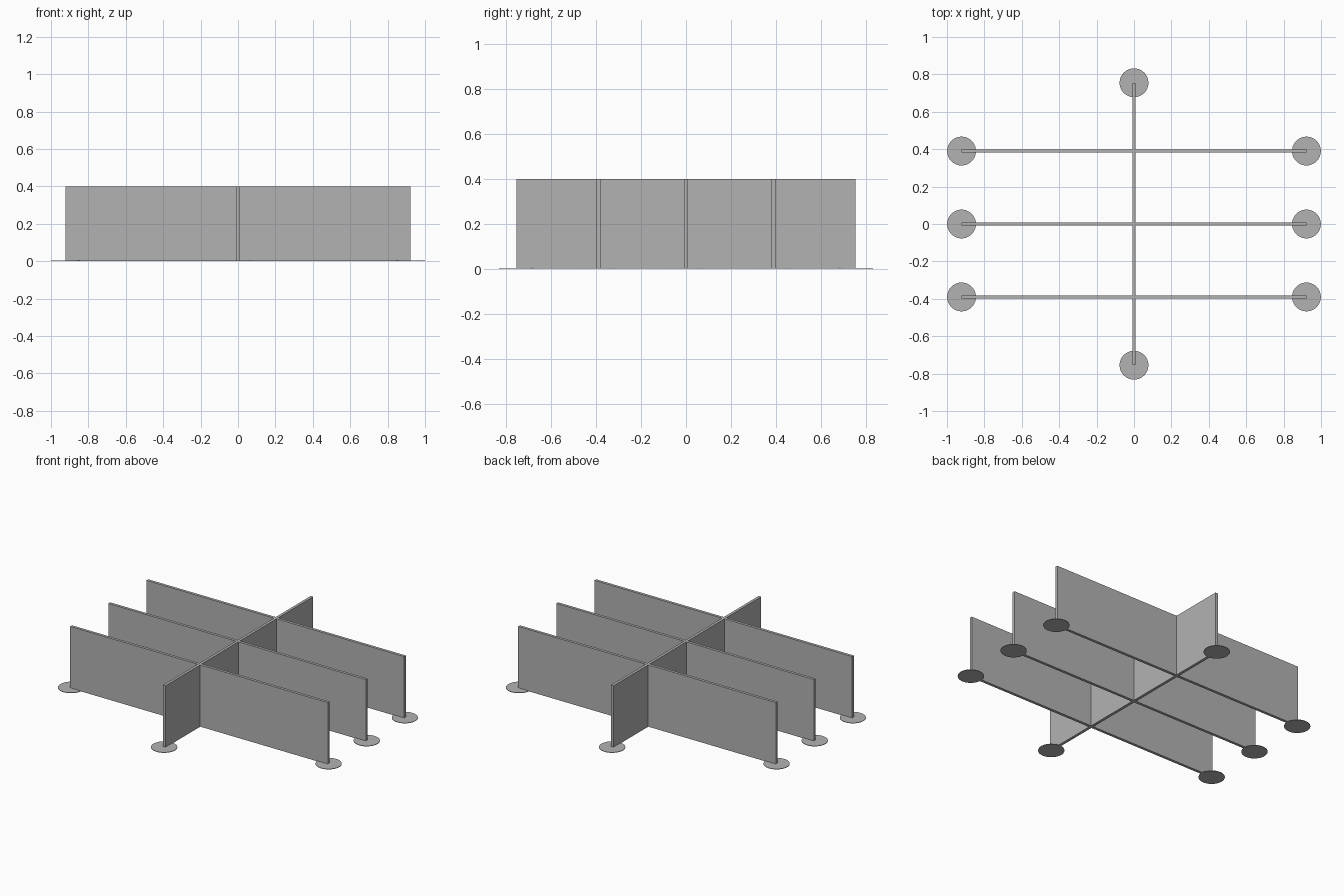
import bpy

HEIGHT = 0.4
THICK = 0.018
HALF_X = 0.922
HALF_Y = 0.755
ROW = 0.39
PAD_R = 0.077
PAD_T = 0.003

if "Cube" in bpy.data.objects:
    bpy.data.objects.remove(bpy.data.objects["Cube"], do_unlink=True)

# Single grey material
grey = bpy.data.materials.new("mid_grey")
grey.use_nodes = True
colour = (0.45, 0.45, 0.45, 1)
grey.diffuse_color = colour
grey.node_tree.nodes["Principled BSDF"].inputs["Base Color"].default_value = colour


def panel(name, x, y, size_x, size_y):
    """Upright board standing on the ground."""
    bpy.ops.mesh.primitive_cube_add(size=1, location=(x, y, HEIGHT / 2))
    obj = bpy.context.object
    obj.name = name
    obj.scale = (size_x, size_y, HEIGHT)
    bpy.ops.object.transform_apply(location=False, rotation=False, scale=True)
    obj.data.materials.append(grey)


def pad(name, x, y):
    """Thin round disc under a board end."""
    bpy.ops.mesh.primitive_cylinder_add(vertices=48, radius=PAD_R, depth=PAD_T,
                                        location=(x, y, PAD_T / 2))
    obj = bpy.context.object
    obj.name = name
    obj.data.materials.append(grey)


# Long divider from front to back, with its end pads
panel("centre_divider", 0, 0, THICK, 2 * HALF_Y)
for end, sign in (("front", -1), ("back", 1)):
    pad(end + "_pad", 0, sign * HALF_Y)

# Cross dividers: a half on each side of the centre divider
half_length = HALF_X - THICK / 2
for row, y in (("front", -ROW), ("middle", 0), ("back", ROW)):
    for side, sign in (("left", 1), ("right", -1)):
        panel(f"{row}_{side}_divider", sign * (THICK + half_length) / 2, y,
              half_length, THICK)
        pad(f"{row}_{side}_pad", sign * HALF_X, y)
